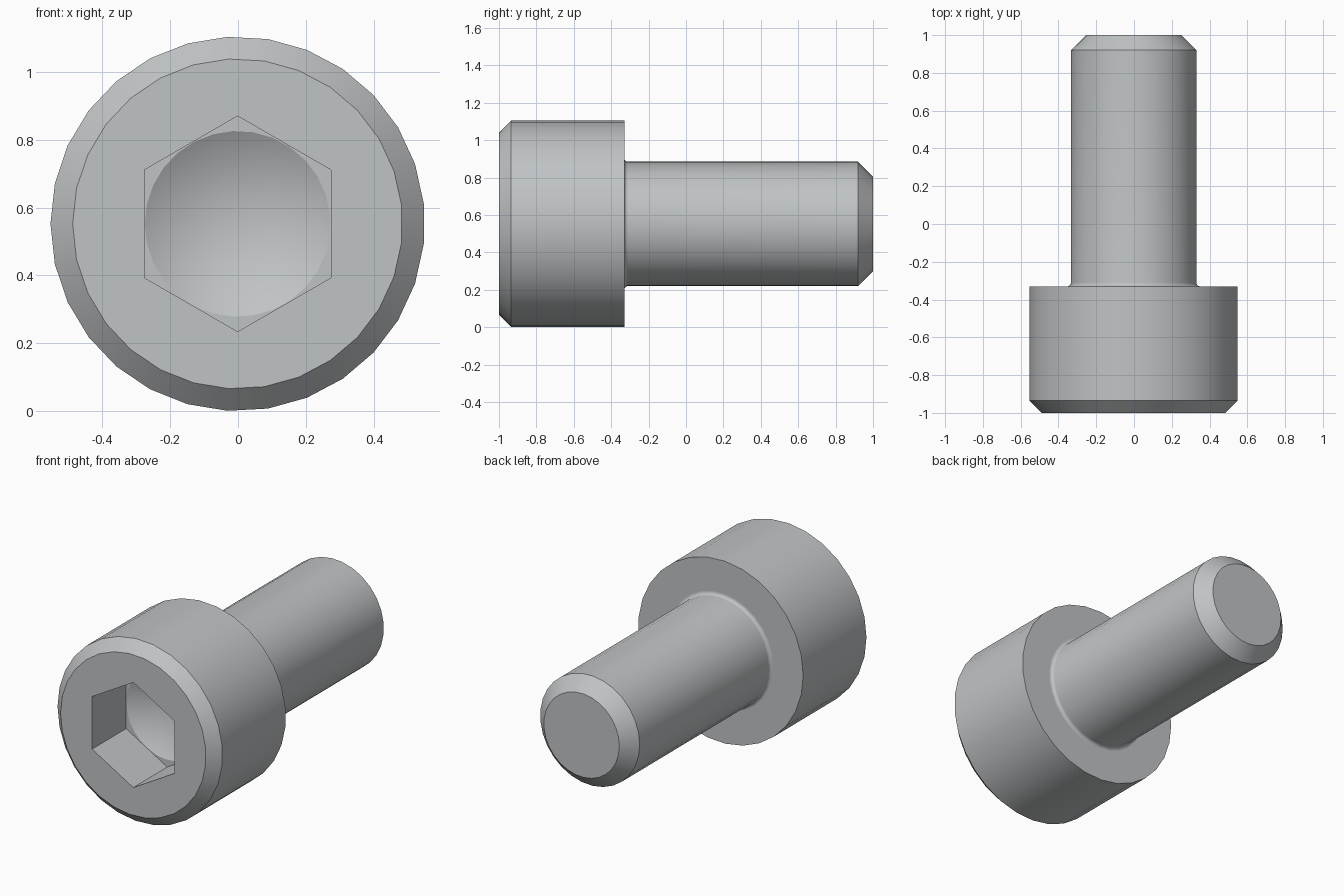
import bpy, bmesh, math

if "Cube" in bpy.data.objects:
    bpy.data.objects.remove(bpy.data.objects["Cube"])

SIDES = 29                 # facets around the round parts
CX, CZ = -0.001, 0.552     # bolt axis
HEAD_BACK = -0.33
FILLET = 0.02
SHANK_R = 0.333
HEX_R, HEX_FLOOR = 0.318, -0.675
CONE_R, CONE_DEPTH = 0.274, 0.16

steel = bpy.data.materials.new("steel_grey")
steel.diffuse_color = (0.53, 0.55, 0.56, 1)
steel.use_nodes = True
steel.node_tree.nodes["Principled BSDF"].inputs["Base Color"].default_value = steel.diffuse_color

bm = bmesh.new()


def ring(r, y, n=SIDES, start=math.pi):
    """Closed ring of vertices around the bolt axis."""
    return [bm.verts.new((CX + r * math.cos(start + math.tau * i / n), y,
                          CZ + r * math.sin(start + math.tau * i / n)))
            for i in range(n)]


def skin(a, b, smooth=True):
    """Band of quads between two matching rings."""
    n = len(a)
    for i in range(n):
        j = (i + 1) % n
        f = bm.faces.new((a[i], a[j], b[j], b[i]))
        f.smooth = smooth


def loop_edges(loop):
    out = []
    for i, v in enumerate(loop):
        w = loop[(i + 1) % len(loop)]
        out.append(bm.edges.get((v, w)) or bm.edges.new((v, w)))
    return out


def fill_between(outer, inner):
    """Flat face with a hole."""
    bmesh.ops.triangle_fill(bm, use_beauty=True,
                            edges=loop_edges(outer) + loop_edges(inner))


# Head, fillet, shank and end chamfer as one turned profile (radius, y)
profile = [(0.487, -1.0), (0.5525, -0.935), (0.5525, HEAD_BACK)]
for k in range(7):
    a = math.pi / 2 * k / 6
    profile.append((SHANK_R + FILLET * (1 - math.sin(a)),
                    HEAD_BACK + FILLET * (1 - math.cos(a))))
profile += [(SHANK_R, 0.92), (0.253, 1.0)]
rings = [ring(r, y) for r, y in profile]
for i in range(len(rings) - 1):
    skin(rings[i], rings[i + 1], smooth=(i != 2))   # shoulder stays flat
bm.faces.new(rings[-1])                             # shank end

# Hex socket: front face, walls, floor corners and drilled cone
hex_top = ring(HEX_R, -1.0, 6, math.pi / 2)
hex_low = ring(HEX_R, HEX_FLOOR, 6, math.pi / 2)
skin(hex_top, hex_low, smooth=False)
fill_between(rings[0], hex_top)
rim = ring(CONE_R, HEX_FLOOR)
fill_between(hex_low, rim)
tip = bm.verts.new((CX, HEX_FLOOR + CONE_DEPTH, CZ))
for i in range(SIDES):
    bm.faces.new((rim[i], rim[(i + 1) % SIDES], tip)).smooth = True

# Consistent outward normals and crisp edges
bmesh.ops.recalc_face_normals(bm, faces=bm.faces[:])
for e in bm.edges:
    e.smooth = e.calc_face_angle(0) < math.radians(25)

mesh = bpy.data.meshes.new("socket_bolt")
bm.to_mesh(mesh)
bm.free()
mesh.materials.append(steel)
bolt = bpy.data.objects.new("socket_bolt", mesh)
bpy.context.collection.objects.link(bolt)
